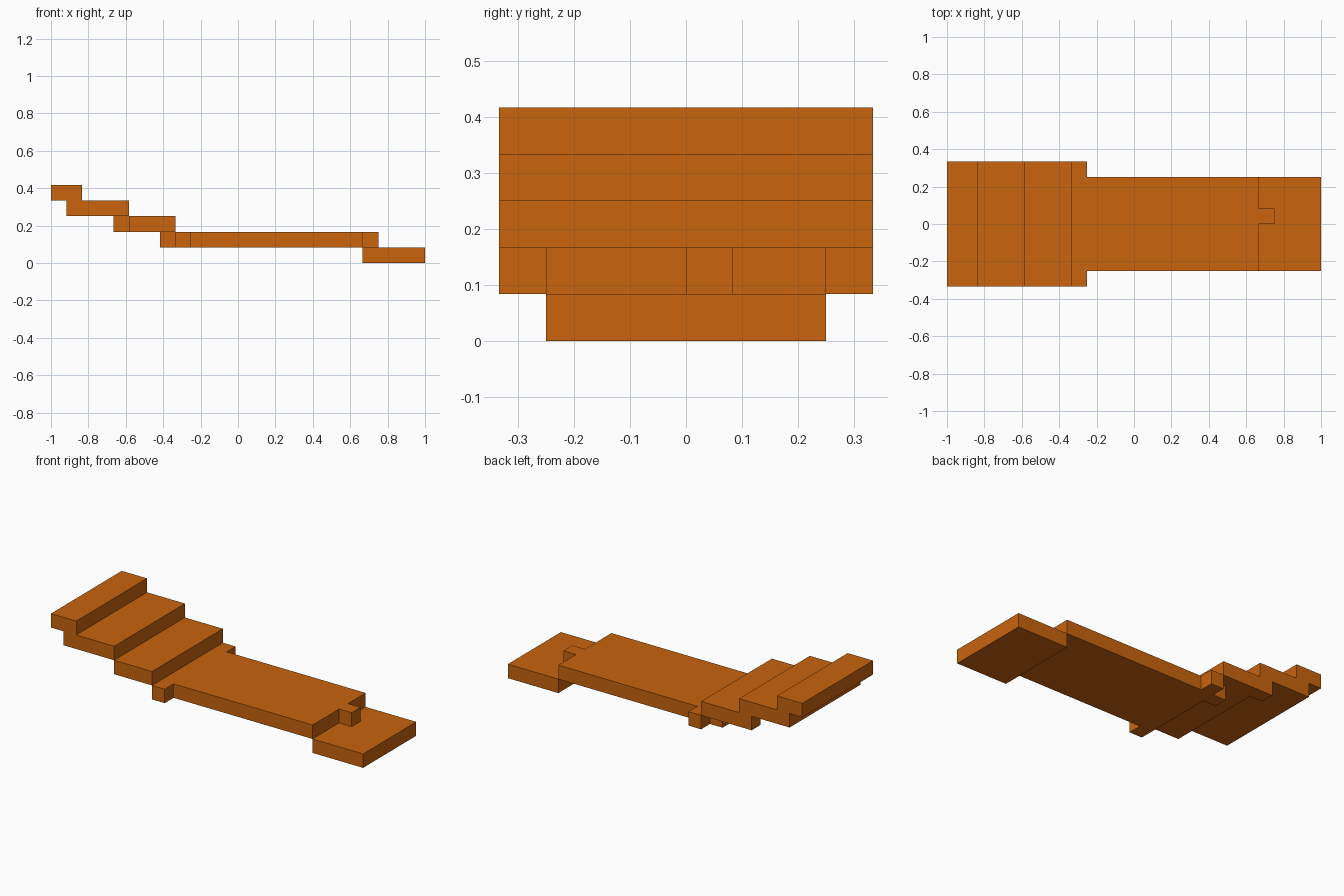
import bpy, bmesh

cube = bpy.data.objects.get("Cube")
if cube:
    bpy.data.objects.remove(cube, do_unlink=True)

U = 1 / 12  # one block unit

orange = bpy.data.materials.new("orange")
orange.use_nodes = True
colour = (0.578, 0.127, 0.004, 1)
orange.diffuse_color = colour
orange.node_tree.nodes["Principled BSDF"].inputs["Base Color"].default_value = colour


def slab(name, level, outline):
    """Extrude an outline, in block units, into a slab one unit thick."""
    bm = bmesh.new()
    verts = [bm.verts.new(((x - 12) * U, y * U, level * U)) for x, y in outline]
    base = bm.faces.new(verts)
    top = bmesh.ops.extrude_face_region(bm, geom=[base])
    moved = [g for g in top["geom"] if isinstance(g, bmesh.types.BMVert)]
    bmesh.ops.translate(bm, verts=moved, vec=(0, 0, U))
    bmesh.ops.recalc_face_normals(bm, faces=bm.faces)
    mesh = bpy.data.meshes.new(name)
    bm.to_mesh(mesh)
    bm.free()
    mesh.materials.append(orange)
    obj = bpy.data.objects.new(name, mesh)
    bpy.context.collection.objects.link(obj)
    return obj


def strip(x0, x1, half):
    return [(x0, -half), (x1, -half), (x1, half), (x0, half)]


# Lowest foot plate
slab("foot_plate", 0, strip(20, 24, 3))

# Long deck with wide shoulders and a small locking tab at each end
slab("long_deck", 1, [
    (8, -4), (9, -4), (9, -3), (20, -3),
    (20, 0), (21, 0), (21, 1), (20, 1), (20, 3),
    (9, 3), (9, 4), (8, 4),
    (8, 3), (7, 3), (7, 2), (8, 2)])

# Lower step with a locking tab under the next step
slab("lower_step", 2, [(5, -4), (8, -4), (8, 4), (4, 4), (4, 3), (5, 3)])

# Upper steps
slab("middle_step", 3, strip(1, 5, 4))
slab("top_step", 4, strip(0, 2, 4))
